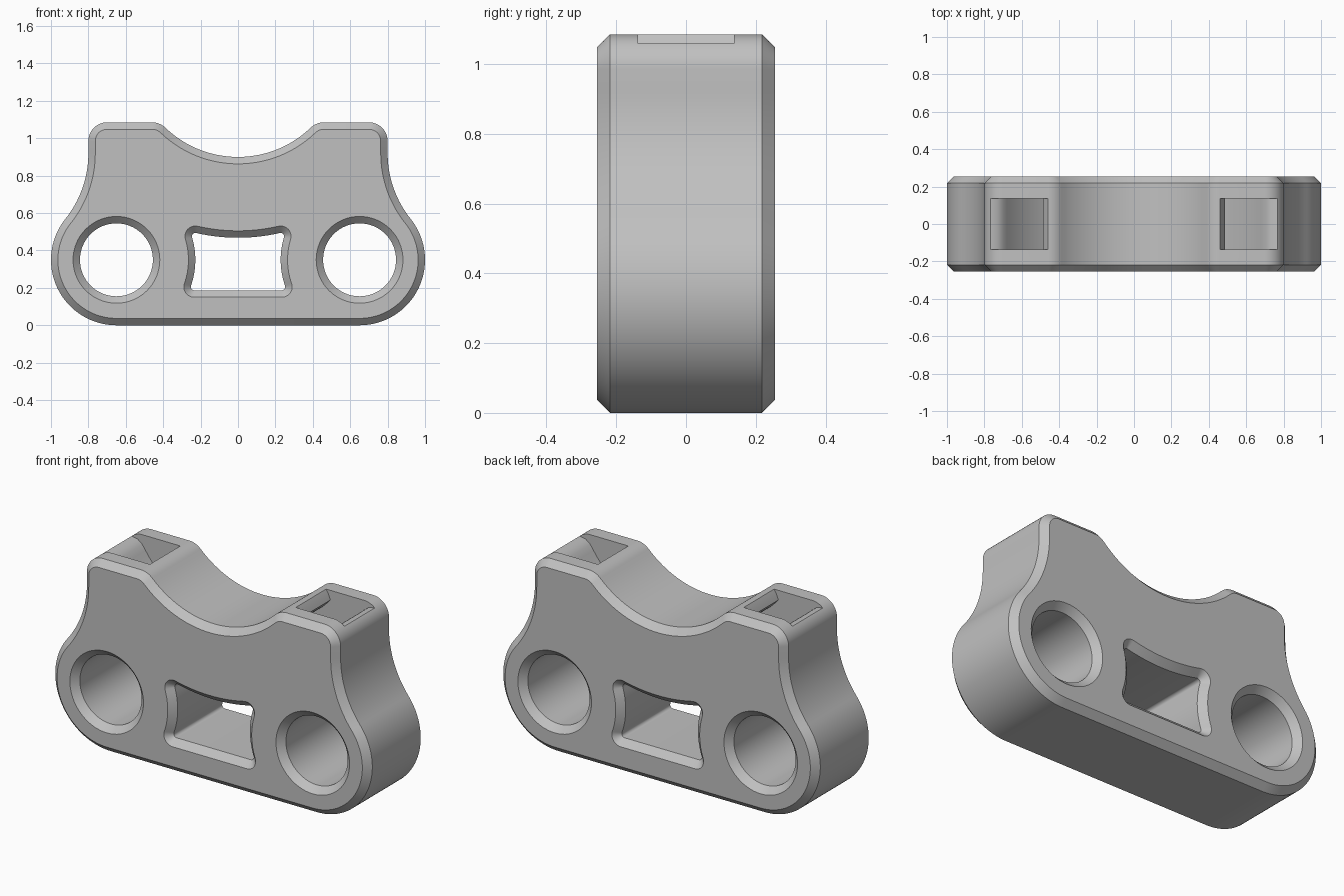
import bpy, bmesh
from math import sin, cos, radians, degrees, atan2
from mathutils import Vector

if "Cube" in bpy.data.objects:
    bpy.data.objects.remove(bpy.data.objects["Cube"], do_unlink=True)

HALF, CHAMFER = 0.255, 0.037
FLAT = HALF - CHAMFER
SLOT = 0.137              # half width of the strap channel
HOLE = (0.65, 0.35)       # centre of the end hole
SADDLE = (0, 1.46)        # centre of the cradle arc


def arc(centre, r, start, end, n):
    """Points on an arc in the x-z plane, angles in degrees."""
    steps = [radians(start + (end - start) * i / n) for i in range(n + 1)]
    return [Vector((centre[0] + r * cos(a), centre[1] + r * sin(a))) for a in steps]


def angle(a, b):
    """Direction from point a to point b in degrees."""
    return degrees(atan2(b[1] - a[1], b[0] - a[0]))


def flip(points):
    """Reflection across the middle, in reverse order."""
    return [Vector((-p.x, p.y)) for p in reversed(points)]


def offset(points, d):
    """Move a counter-clockwise closed outline outward by d."""
    out = []
    for i, p in enumerate(points):
        t = (points[(i + 1) % len(points)] - p).normalized() + (p - points[i - 1]).normalized()
        out.append(p + Vector((t.y, -t.x)).normalized() * d)
    return out


def ring(bm, points, y):
    return [bm.verts.new((p.x, y, p.y)) for p in points]


def wall(bm, rings, closed=True):
    """Quads between successive rings of vertices."""
    for a, b in zip(rings, rings[1:]):
        for i in range(0 if closed else 1, len(a)):
            bm.faces.new((a[i - 1], b[i - 1], b[i], a[i]))


def through_wall(bm, points, edge, flat):
    """Inner wall of an opening, chamfered at both faces."""
    levels = [(-HALF, edge), (-FLAT, flat), (FLAT, flat), (HALF, edge)]
    wall(bm, [ring(bm, offset(points, d), y) for y, d in levels])


# Outline, right half: round end, waisted side and outer part of the top corner
waist, corner, shoulder = (1.3625, 0.92), (0.7, 0.985), (0.46, 0.981)
side = arc(HOLE, 0.35, -90, angle(HOLE, waist), 40)
side += arc(waist, 0.5625, 180 + angle(HOLE, waist), 180, 20)[1:]
side += arc(corner, 0.1, 0, 48, 8)
# Lip over the strap channel mouth
lip = arc(corner, 0.1, 48, 90, 7)[1:]
# Rounded shoulder and cradle
cradle_start = angle(shoulder, SADDLE)
cradle = arc(shoulder, 0.104, 90, cradle_start, 12)
cradle += arc(SADDLE, 0.56, 180 + cradle_start, 270, 24)[1:-1]
half = side + lip + cradle
outline = half + flip(half)

# Strap channel: curved passage under the cradle, with flared mouths
mouth_out = [side[-1], Vector((0.73, 1.053)), Vector((0.7, 1.03))]
mouth_in = [Vector((0.475, 1.06)), cradle[0]]
channel_floor = mouth_out + arc(SADDLE, 0.82, -34, -146, 48) + flip(mouth_out)
channel_roof = flip(mouth_in) + arc(SADDLE, 0.65, -138.6, -41.4, 48) + mouth_in
channel_side = channel_floor + flip(lip)[::-1] + channel_roof[1:-1] + lip[::-1]
channel_side = channel_floor + flip(lip[::-1]) + channel_roof + lip[::-1]

bm = bmesh.new()

# Outer shell in front of and behind the channel
for s in (-1, 1):
    inset = offset(outline, -CHAMFER)
    wall(bm, [ring(bm, inset, s * HALF), ring(bm, outline, s * FLAT), ring(bm, outline, s * SLOT)])
    bm.faces.new(ring(bm, channel_side, s * SLOT))

# Middle band of the shell, and the channel floor and roof
for path in (flip(side) + side, cradle + flip(cradle), channel_floor, channel_roof):
    wall(bm, [ring(bm, path, -SLOT), ring(bm, path, SLOT)], closed=False)

# End holes
for x in (HOLE[0], -HOLE[0]):
    through_wall(bm, arc((x, HOLE[1]), 0.195, 0, 360, 64)[:-1], CHAMFER, 0)

# Window: flat base, sides following the holes, top following the cradle
low, high, fillet = (0.2346, 0.205), (0.2285, 0.476), 0.055
window = arc(low, fillet, -90, angle(low, HOLE), 12)
window += arc(HOLE, 0.385, 180 + angle(low, HOLE), 180 + angle(high, HOLE), 12)[1:-1]
window += arc(high, fillet, angle(high, HOLE), angle(high, SADDLE), 14)
window += arc(SADDLE, 0.955, 180 + angle(high, SADDLE), 270, 8)[1:-1]
through_wall(bm, window + flip(window), 0, -CHAMFER)

# Join the seams, then fill the front and back faces around the openings
bmesh.ops.remove_doubles(bm, verts=bm.verts[:], dist=0.0001)
for s in (-1, 1):
    rim = [e for e in bm.edges if e.is_boundary and all(abs(v.co.y - s * HALF) < 0.001 for v in e.verts)]
    bmesh.ops.triangle_fill(bm, use_beauty=True, edges=rim, normal=(0, s, 0))
bmesh.ops.recalc_face_normals(bm, faces=bm.faces[:])

mesh = bpy.data.meshes.new("mount_body")
bm.to_mesh(mesh)
bm.free()
body = bpy.data.objects.new("mount_body", mesh)
bpy.context.scene.collection.objects.link(body)

# Material and shading
grey = bpy.data.materials.new("light_grey")
grey.use_nodes = True
colour = (0.53, 0.53, 0.53, 1)
grey.diffuse_color = colour
grey.node_tree.nodes["Principled BSDF"].inputs["Base Color"].default_value = colour
mesh.materials.append(grey)
bpy.context.view_layer.objects.active = body
body.select_set(True)
bpy.ops.object.shade_smooth_by_angle(angle=radians(30))
